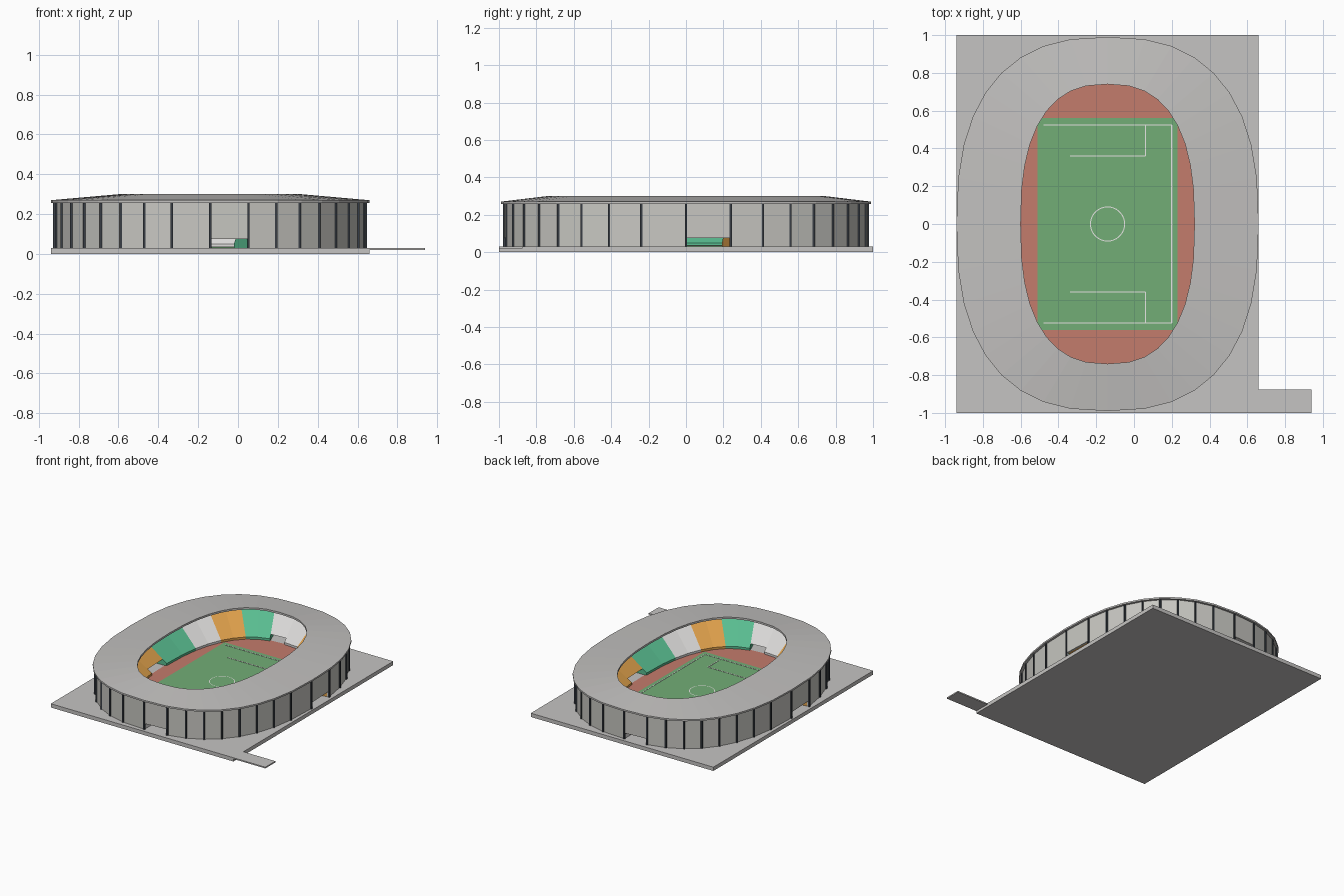
import bpy, bmesh, math

cube = bpy.data.objects.get("Cube")
if cube:
    bpy.data.objects.remove(cube, do_unlink=True)

CX = -0.14         # stadium centre
N = 36             # segments around the bowl
GATES = (0, 9, 18, 27)
GROUND = 0.03
GATE_TOP = 0.075


def material(name, r, g, b):
    m = bpy.data.materials.new(name)
    m.use_nodes = True
    m.diffuse_color = (r, g, b, 1)
    m.node_tree.nodes["Principled BSDF"].inputs["Base Color"].default_value = (r, g, b, 1)
    return m


concrete = material("concrete", 0.56, 0.55, 0.54)
roof_grey = material("roof grey", 0.54, 0.53, 0.52)
wall_grey = material("wall grey", 0.58, 0.575, 0.54)
dark_steel = material("dark steel", 0.04, 0.048, 0.06)
track_red = material("track red", 0.55, 0.2, 0.15)
grass = material("grass green", 0.17, 0.42, 0.18)
line_white = material("white", 0.8, 0.8, 0.78)
seat_orange = material("seat orange", 0.73, 0.35, 0.07)
seat_green = material("seat green", 0.1, 0.51, 0.28)
seat_white = material("seat white", 0.72, 0.71, 0.7)


def oval(a, b, i):
    """Point number i on a rounded oval with half axes a and b."""
    t = math.tau * i / N
    c, s = math.cos(t), math.sin(t)
    return (CX + a * math.copysign(abs(c) ** 0.8, c),
            b * math.copysign(abs(s) ** 0.8, s))


def finish(name, bm, mats):
    bmesh.ops.recalc_face_normals(bm, faces=bm.faces[:])
    mesh = bpy.data.meshes.new(name)
    bm.to_mesh(mesh)
    bm.free()
    for m in mats:
        mesh.materials.append(m)
    ob = bpy.data.objects.new(name, mesh)
    bpy.context.collection.objects.link(ob)
    return ob


def add_segment(bm, profile, i, mat=0):
    """Closed wedge between oval points i and i + 1; profile holds (a, b, z)."""
    ends = [[bm.verts.new((*oval(a, b, k), z)) for a, b, z in profile] for k in (i, i + 1)]
    n = len(profile)
    faces = [bm.faces.new(ends[0]), bm.faces.new(ends[1][::-1])]
    for j in range(n):
        k = (j + 1) % n
        faces.append(bm.faces.new((ends[0][j], ends[1][j], ends[1][k], ends[0][k])))
    for f in faces:
        f.material_index = mat


def add_box(bm, x0, x1, y0, y1, z0, z1):
    verts = bmesh.ops.create_cube(bm, size=1)["verts"]
    for v in verts:
        v.co = (x1 if v.co.x > 0 else x0, y1 if v.co.y > 0 else y0, z1 if v.co.z > 0 else z0)


def box(name, mat, *bounds):
    bm = bmesh.new()
    add_box(bm, *bounds)
    return finish(name, bm, [mat])


# Ground slab and side path
box("base_slab", concrete, -0.94, 0.66, -1, 1, 0, GROUND)
box("side_path", concrete, 0.66, 0.94, -1, -0.875, 0.02, GROUND)

# Running track and pitch
bm = bmesh.new()
rim = [bm.verts.new((*oval(0.5, 0.79, i), GROUND + 0.003)) for i in range(N)]
bm.faces.new(rim)
track = finish("running_track", bm, [track_red])
box("pitch", grass, CX - 0.37, CX + 0.37, -0.56, 0.56, GROUND, 0.036)

# Pitch markings
bm = bmesh.new()
Z0, Z1, W = 0.036, 0.038, 0.003
add_box(bm, 0.2 - W, 0.2 + W, -0.525, 0.525, Z0, Z1)
for side in (-1, 1):
    for x0, x1, y0, y1 in ((-0.48, 0.2, 0.525 - W, 0.525 + W),
                           (-0.34, 0.06, 0.36 - W, 0.36 + W),
                           (0.06 - W, 0.06 + W, 0.36, 0.525)):
        add_box(bm, x0, x1, min(side * y0, side * y1), max(side * y0, side * y1), Z0, Z1)
ring = [[bm.verts.new((CX + r * math.cos(math.tau * i / N), r * math.sin(math.tau * i / N), Z1))
         for i in range(N)] for r in (0.088, 0.093)]
for i in range(N):
    k = (i + 1) % N
    bm.faces.new((ring[0][i], ring[1][i], ring[1][k], ring[0][k]))
finish("pitch_markings", bm, [line_white])

# Seating bowl in coloured blocks, with tunnels through it at the gates
FRONT, BACK = (0.485, 0.78, 0.05), (0.765, 0.955, 0.25)
f = (GATE_TOP - FRONT[2]) / (BACK[2] - FRONT[2])
lip = tuple(p + (q - p) * f for p, q in zip(FRONT, BACK))
full = [(*FRONT[:2], GROUND), FRONT, BACK, (*BACK[:2], GROUND)]
bridge = [lip, BACK, (*BACK[:2], GATE_TOP)]
bm = bmesh.new()
for i in range(N):
    add_segment(bm, bridge if i in GATES else full, i, (i // 2) % 3)
finish("seating_bowl", bm, [seat_orange, seat_white, seat_green])

# Outer wall panels, raised over the gates
bm = bmesh.new()
for i in range(N):
    low = GATE_TOP if i in GATES else GROUND
    add_segment(bm, [(0.765, 0.955, low), (0.78, 0.97, low),
                     (0.78, 0.97, 0.26), (0.765, 0.955, 0.26)], i)
finish("outer_wall", bm, [wall_grey])

# Posts at the wall joints
bm = bmesh.new()
for i in range(N):
    x, y = oval(0.782, 0.972, i)
    add_box(bm, x - 0.006, x + 0.006, y - 0.006, y + 0.006, GROUND, 0.26)
finish("wall_posts", bm, [dark_steel])

# Roof ring
bm = bmesh.new()
for i in range(N):
    add_segment(bm, [(0.8, 0.99, 0.257), (0.8, 0.99, 0.27),
                     (0.46, 0.74, 0.3), (0.46, 0.74, 0.285)], i)
bmesh.ops.remove_doubles(bm, verts=bm.verts[:], dist=0.0001)
inner = [g for g in bm.faces if len({v.index for v in g.verts}) == 4 and len(g.edges) == 4
         and all(len(e.link_faces) > 2 for e in g.edges)]
bmesh.ops.delete(bm, geom=inner, context="FACES_ONLY")
finish("roof_ring", bm, [roof_grey])
